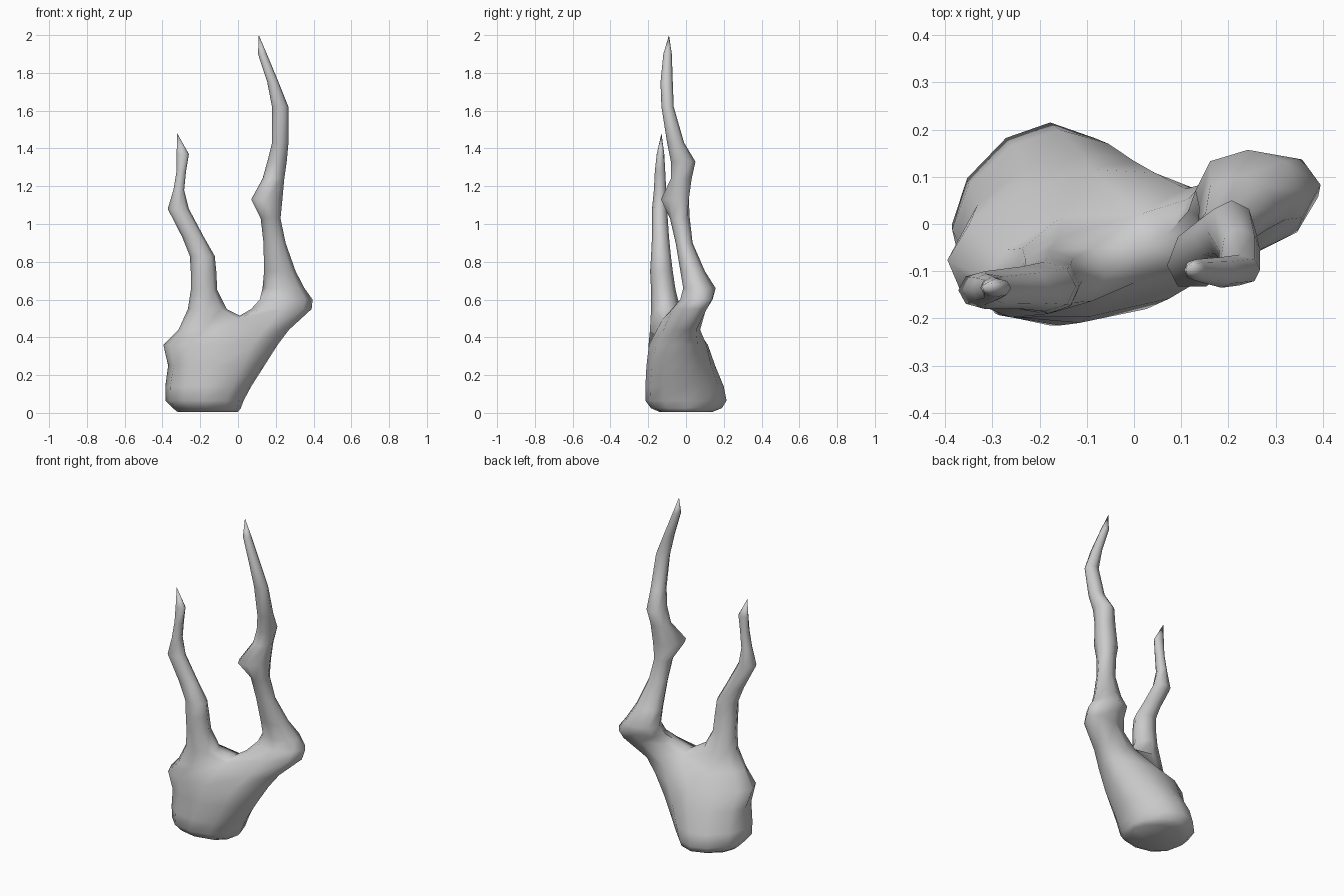
import bpy, bmesh
from math import cos, sin, radians, sqrt, copysign

bm = bmesh.new()


def ring(z, x0, x1, y0, y1, shear=0.0, count=8, start=0.0, front=0.95, back=0.95):
    """Rounded cross-section filling the given x/y bounds, skewed by shear.
    front/back below 1 make that half boxier, above 1 more pointed."""
    cx, rx, cy, ry = (x0 + x1) / 2, (x1 - x0) / 2, (y0 + y1) / 2, (y1 - y0) / 2
    ry = sqrt(max(ry * ry - (shear * rx) ** 2, 1e-5))
    verts = []
    for i in range(count):
        a = radians(start + 360 * i / count)
        c, s = cos(a), sin(a)
        power = back if s > 0 else front
        dx = rx * copysign(abs(c) ** power, c)
        dy = ry * copysign(abs(s) ** power, s)
        verts.append(bm.verts.new((cx + dx, cy + dy + shear * dx, z)))
    return verts


def bridge(low, high):
    n = len(low)
    for i in range(n):
        j = (i + 1) % n
        bm.faces.new((low[i], low[j], high[j], high[i]))


def grow_horn(loop, sections, start, tip):
    for s in sections:
        nxt = ring(*s, start=start)
        bridge(loop, nxt)
        loop = nxt
    end = bm.verts.new(tip)
    for i in range(len(loop)):
        bm.faces.new((loop[i], loop[(i + 1) % len(loop)], end))


# Root body, leaning right as it rises
body = [
    (0.005, -0.32, 0.00, -0.14, 0.14, 0.0),
    (0.025, -0.345, 0.015, -0.185, 0.19, 0.0),
    (0.065, -0.385, 0.03, -0.215, 0.215, 0.0),
    (0.14, -0.385, 0.07, -0.215, 0.20, 0.02),
    (0.25, -0.37, 0.14, -0.21, 0.155, 0.06),
    (0.36, -0.395, 0.21, -0.20, 0.12, 0.12),
    (0.44, -0.315, 0.27, -0.185, 0.08, 0.22),
]
loops = [ring(*s, count=12, front=0.85, back=1.15) for s in body]
for low, high in zip(loops, loops[1:]):
    bridge(low, high)
bm.faces.new(loops[0][::-1])

# Split the top loop into two arms around a raised saddle
top = loops[-1]
top[9].co = (0.0, -0.125, 0.495)
top[3].co = (0.01, 0.02, 0.495)
saddle = bm.verts.new((0.01, -0.05, 0.515))
left_loop = [saddle] + top[3:10]
right_loop = [saddle] + top[9:] + top[:4]

# Short left horn
left = [
    (0.55, -0.265, -0.06, -0.185, -0.03),
    (0.65, -0.25, -0.11, -0.185, -0.055),
    (0.75, -0.25, -0.115, -0.19, -0.07),
    (0.83, -0.255, -0.123, -0.185, -0.08),
    (0.93, -0.295, -0.18, -0.18, -0.09),
    (1.08, -0.372, -0.26, -0.18, -0.10),
    (1.18, -0.342, -0.285, -0.17, -0.105),
    (1.28, -0.325, -0.275, -0.165, -0.11),
    (1.37, -0.325, -0.26, -0.155, -0.115),
]
grow_horn(left_loop, left, 0, (-0.322, -0.13, 1.48))

# Tall right horn with knee and knob
right = [
    (0.55, 0.07, 0.39, -0.08, 0.115, 0.25),
    (0.60, 0.115, 0.395, -0.035, 0.145, 0.2),
    (0.66, 0.13, 0.352, -0.015, 0.157),
    (0.75, 0.138, 0.305, -0.03, 0.10),
    (0.90, 0.135, 0.252, -0.055, 0.035),
    (1.03, 0.12, 0.225, -0.085, 0.02),
    (1.13, 0.07, 0.235, -0.138, 0.02, 0.35),
    (1.24, 0.13, 0.245, -0.08, 0.03),
    (1.33, 0.155, 0.258, -0.08, 0.05),
    (1.43, 0.18, 0.267, -0.10, -0.01),
    (1.62, 0.18, 0.267, -0.13, -0.065),
    (1.75, 0.155, 0.215, -0.135, -0.07),
    (1.90, 0.106, 0.153, -0.12, -0.075),
]
grow_horn(right_loop, right, 180, (0.11, -0.09, 2.0))

bmesh.ops.recalc_face_normals(bm, faces=bm.faces)
mesh = bpy.data.meshes.new("forked_root")
bm.to_mesh(mesh)
bm.free()
obj = bpy.data.objects.new("forked_root", mesh)
bpy.context.collection.objects.link(obj)
bpy.context.view_layer.objects.active = obj
obj.select_set(True)
bpy.ops.object.shade_smooth_by_angle(angle=radians(65))
